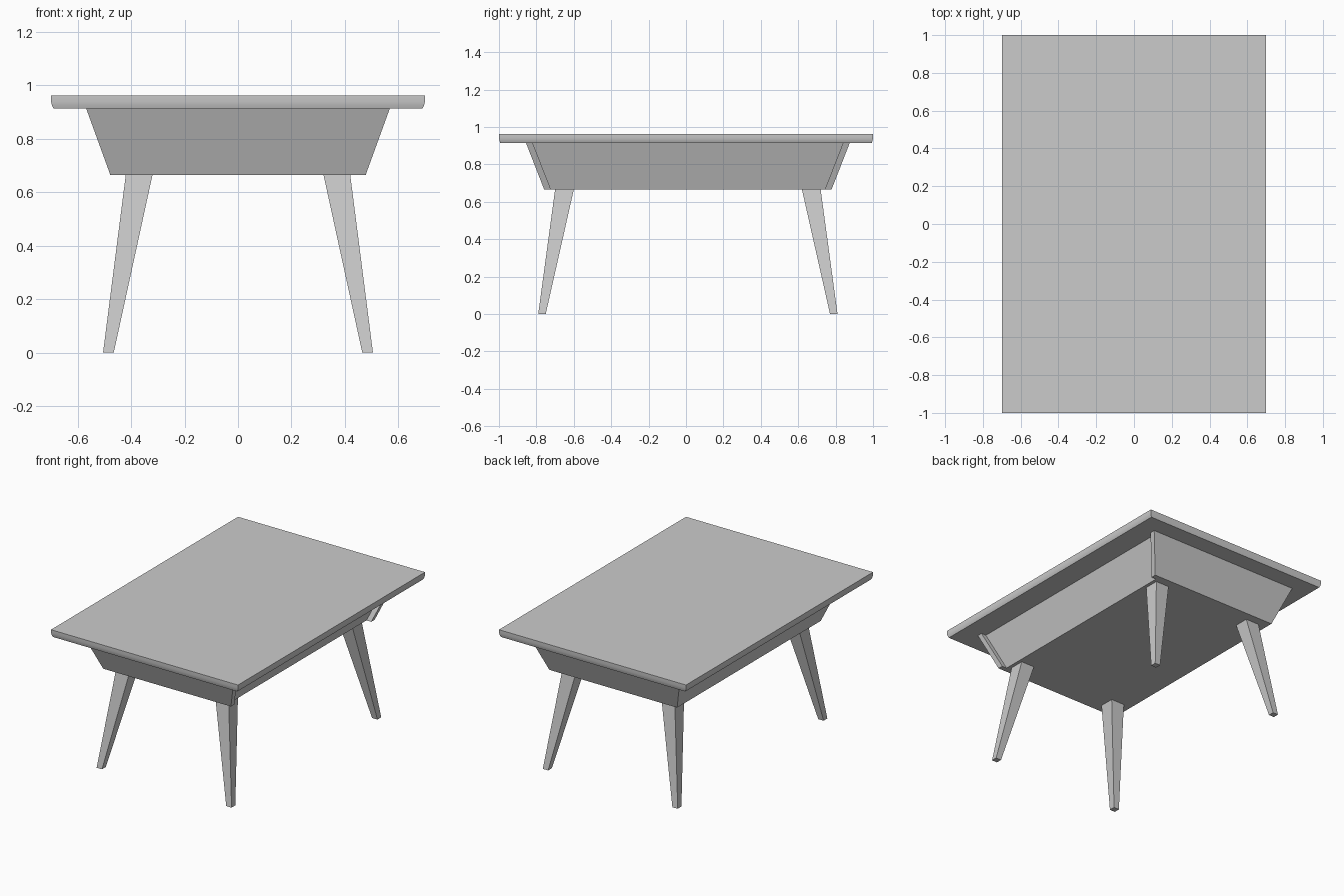
import bpy
import bmesh
from math import radians

if "Cube" in bpy.data.objects:
    bpy.data.objects.remove(bpy.data.objects["Cube"], do_unlink=True)

GREY = (0.6, 0.6, 0.6, 1)
grey = bpy.data.materials.new("plain_grey")
grey.use_nodes = True
grey.diffuse_color = GREY
grey.node_tree.nodes["Principled BSDF"].inputs["Base Color"].default_value = GREY


def loft(name, rings):
    """Closed solid through rectangles (x0, x1, y0, y1, z), listed bottom to top."""
    bm = bmesh.new()
    loops = [[bm.verts.new(p) for p in ((x0, y0, z), (x1, y0, z), (x1, y1, z), (x0, y1, z))]
             for x0, x1, y0, y1, z in rings]
    bm.faces.new(loops[0])
    bm.faces.new(loops[-1])
    for low, high in zip(loops, loops[1:]):
        for i in range(4):
            j = (i + 1) % 4
            bm.faces.new((low[i], low[j], high[j], high[i]))
    bmesh.ops.recalc_face_normals(bm, faces=bm.faces)
    mesh = bpy.data.meshes.new(name)
    bm.to_mesh(mesh)
    bm.free()
    mesh.materials.append(grey)
    obj = bpy.data.objects.new(name, mesh)
    bpy.context.collection.objects.link(obj)
    return obj


MID = 0.01            # the base sits slightly behind the centre of the top
LOW, HIGH = 0.665, 0.913
BOARD = 0.036         # board thickness

# Table top with an edge that curves in at the bottom
top = loft("table_top", [(-x, x, -y, y, z) for x, y, z in (
    (0.69, 0.993, HIGH), (0.696, 0.997, 0.925), (0.7, 1, 0.94), (0.7, 1, 0.962))])
bpy.context.view_layer.objects.active = top
top.select_set(True)
bpy.ops.object.shade_smooth_by_angle(angle=radians(35))

# Sloping apron body, set back from the board ends on the +x side
loft("apron_body", [(-x, x - BOARD, MID - y + BOARD, MID + y - BOARD, z) for x, y, z in (
    (0.478, 0.768, LOW), (0.568, 0.865, HIGH))])

# Sloping end boards
for side, name in ((-1, "front_end_board"), (1, "back_end_board")):
    loft(name, [(-x, x, *sorted((MID + side * y, MID + side * (y - BOARD))), z)
                for x, y, z in ((0.478, 0.768, LOW), (0.568, 0.865, HIGH))])

# Tapered splayed legs: centre x, centre y, half width, height
for sy, end in ((-1, "front"), (1, "back")):
    for sx, hand in ((-1, "right"), (1, "left")):
        loft(f"{end}_{hand}_leg", [
            (sx * x - h, sx * x + h, MID + sy * y - h, MID + sy * y + h, z)
            for x, y, h, z in ((0.485, 0.78, 0.02, 0), (0.37, 0.66, 0.05, LOW))])
